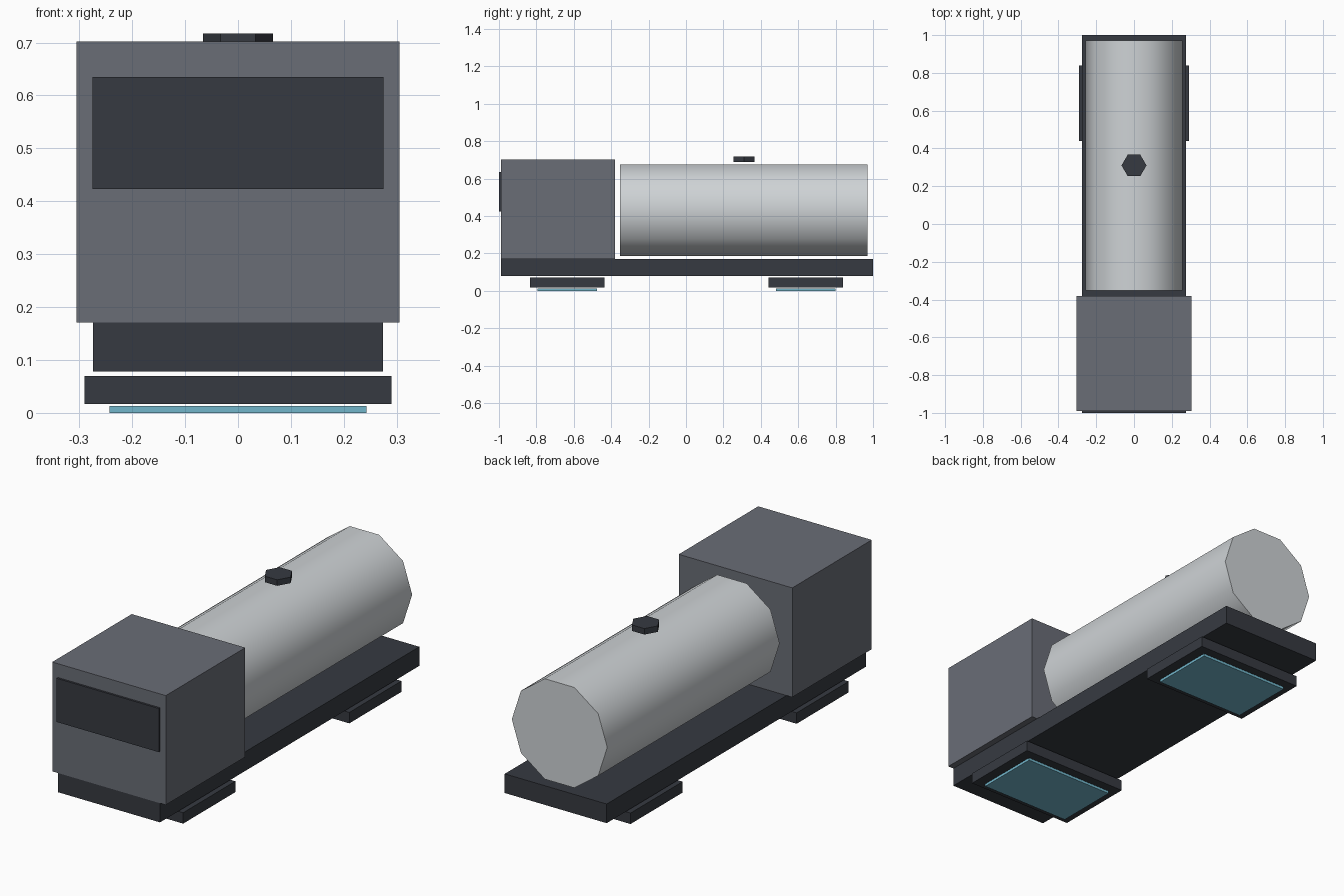
import bpy
import math

cube = bpy.data.objects.get("Cube")
if cube:
    bpy.data.objects.remove(cube, do_unlink=True)


def material(name, rgb):
    mat = bpy.data.materials.new(name)
    mat.use_nodes = True
    mat.diffuse_color = (*rgb, 1)
    mat.node_tree.nodes["Principled BSDF"].inputs["Base Color"].default_value = (*rgb, 1)
    return mat


slate = material("slate grey", (0.144, 0.154, 0.183))
charcoal = material("charcoal", (0.037, 0.042, 0.053))
silver = material("silver", (0.62, 0.65, 0.67))
glow_blue = material("glow blue", (0.17, 0.47, 0.60))


def box(name, mat, half_width, y0, y1, z0, z1):
    """Box centred on x, given by its extents."""
    bpy.ops.mesh.primitive_cube_add(size=1, location=(0, (y0 + y1) / 2, (z0 + z1) / 2))
    obj = bpy.context.object
    obj.name = name
    obj.scale = (2 * half_width, y1 - y0, z1 - z0)
    bpy.ops.object.transform_apply(location=False, rotation=False, scale=True)
    obj.data.materials.append(mat)
    return obj


def cylinder(name, mat, sides, radius, depth, location, rotation):
    bpy.ops.mesh.primitive_cylinder_add(vertices=sides, radius=radius, depth=depth,
                                        location=location, rotation=rotation)
    obj = bpy.context.object
    obj.name = name
    obj.data.materials.append(mat)
    return obj


# Chassis and cab
box("chassis", charcoal, 0.274, -0.99, 1.0, 0.078, 0.171)
box("cab", slate, 0.305, -0.99, -0.38, 0.171, 0.702)
box("windshield", charcoal, 0.275, -1.0, -0.985, 0.423, 0.635)

# Ten-sided tank lying along y, flat side up, with smooth sides and sharp ends
cylinder("tank", silver, 10, 0.2565, 1.323, (0, 0.309, 0.43),
         (math.pi / 2, math.pi / 2, 0))
bpy.ops.object.shade_smooth_by_angle(angle=math.radians(50))

# Hexagonal filler cap, corners pointing sideways
cylinder("filler_cap", charcoal, 6, 0.066, 0.029, (0, 0.31, 0.7025), (0, 0, math.pi / 2))

# Hover pads with glowing undersides
for end, y in (("front", -0.635), ("rear", 0.64)):
    box(end + "_hover_pad", charcoal, 0.29, y - 0.2, y + 0.2, 0.017, 0.07)
    box(end + "_hover_glow", glow_blue, 0.243, y - 0.16, y + 0.16, 0.0, 0.013)
